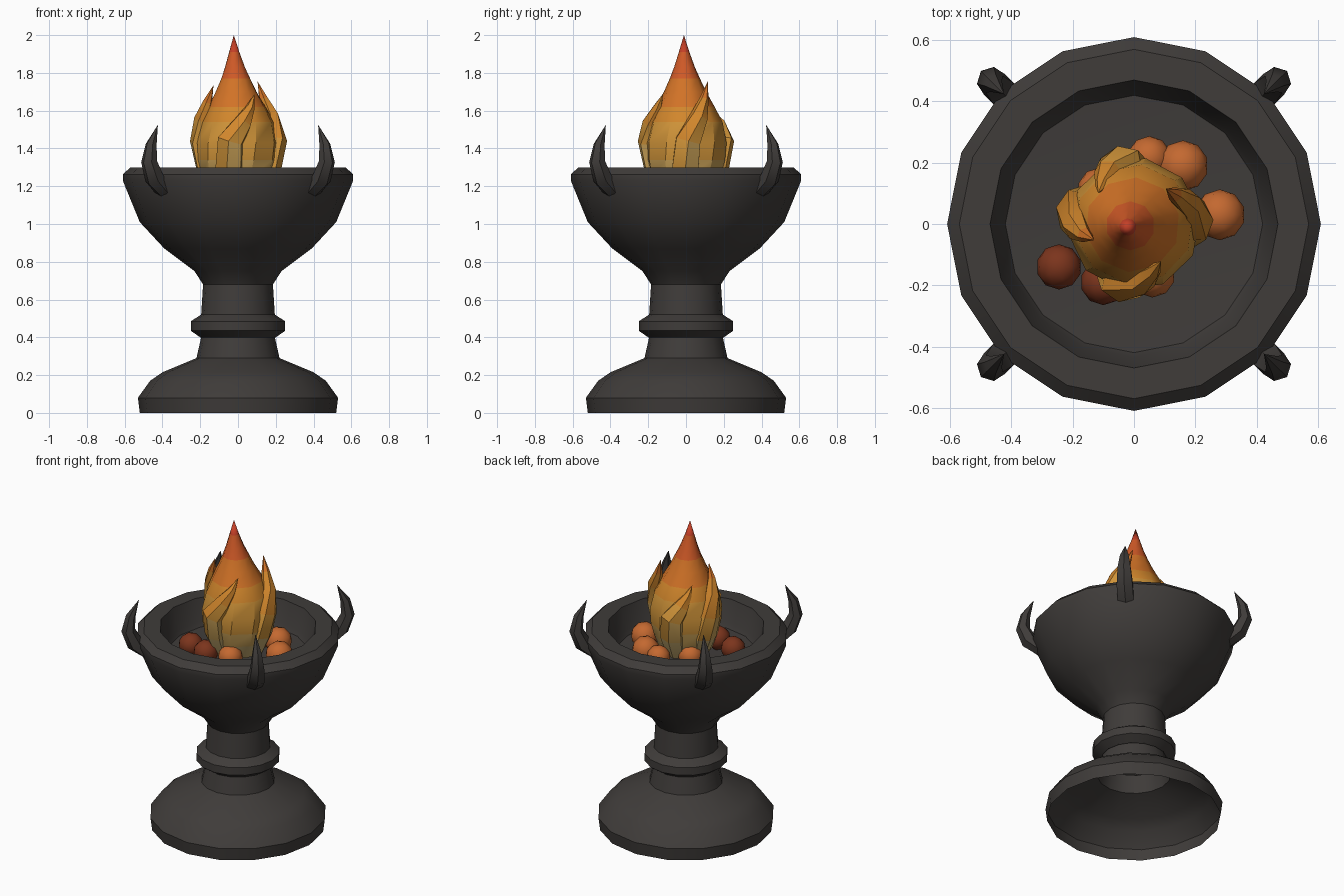
import bpy, bmesh
from math import sin, cos, pi, radians
from mathutils import Vector

if "Cube" in bpy.data.objects:
    bpy.data.objects.remove(bpy.data.objects["Cube"])


def material(name, rgb):
    m = bpy.data.materials.new(name)
    m.diffuse_color = (*rgb, 1)
    m.use_nodes = True
    m.node_tree.nodes["Principled BSDF"].inputs["Base Color"].default_value = m.diffuse_color
    return m


IRON = material("dark_iron", (0.05, 0.045, 0.042))
EMBER = material("ember", (0.55, 0.14, 0.03))
COOL = material("cool_ember", (0.2, 0.035, 0.012))
# flame colours from pale base to red tip, with upper height of each band
BANDS = [(1.26, (0.50, 0.36, 0.14)), (1.36, (0.56, 0.34, 0.09)), (1.50, (0.62, 0.29, 0.04)),
         (1.66, (0.64, 0.24, 0.025)), (1.77, (0.64, 0.17, 0.02)), (1.88, (0.62, 0.10, 0.02)),
         (9.0, (0.55, 0.05, 0.02))]
FLAME = [material("flame_%d" % i, c) for i, (_, c) in enumerate(BANDS)]


def finish(name, bm, mats, angle=35):
    bmesh.ops.remove_doubles(bm, verts=bm.verts, dist=0.0005)
    bmesh.ops.recalc_face_normals(bm, faces=bm.faces)
    if len(mats) > 1:
        for f in bm.faces:
            z = f.calc_center_median().z
            f.material_index = next(i for i, b in enumerate(BANDS) if z < b[0])
    me = bpy.data.meshes.new(name)
    bm.to_mesh(me)
    bm.free()
    for m in mats:
        me.materials.append(m)
    ob = bpy.data.objects.new(name, me)
    bpy.context.collection.objects.link(ob)
    bpy.ops.object.select_all(action='DESELECT')
    ob.select_set(True)
    bpy.context.view_layer.objects.active = ob
    bpy.ops.object.shade_smooth_by_angle(angle=radians(angle))
    return ob


def skin(rings, cap=False):
    """Bridge equally sized rings of points with quads."""
    bm = bmesh.new()
    vs = [[bm.verts.new(p) for p in r] for r in rings]
    n = len(vs[0])
    for a, b in zip(vs, vs[1:]):
        for i in range(n):
            j = (i + 1) % n
            bm.faces.new((a[i], a[j], b[j], b[i]))
    if cap:
        bm.faces.new(vs[0][::-1])
    return bm


def circle(r, z, n, cx=0, cy=0, twist=0):
    return [Vector((cx + r * cos(twist + 2 * pi * i / n), cy + r * sin(twist + 2 * pi * i / n), z))
            for i in range(n)]


def lathe(name, profile):
    return finish(name, skin([circle(r, z, 16) for r, z in profile]), [IRON])


def horn(name, path, mats, n=6):
    """Tapered tube; path rows are azimuth (deg), radius, height, half width, half depth."""
    pts = [Vector((r * cos(radians(a)), r * sin(radians(a)), z)) for a, r, z, _, _ in path]
    rings = []
    for k, p in enumerate(pts):
        t = (pts[min(k + 1, len(pts) - 1)] - pts[max(k - 1, 0)]).normalized()
        side = t.cross(Vector((p.x, p.y, 0))).normalized()
        out = side.cross(t)
        w, d = path[k][3:]
        rings.append([p + side * w * cos(2 * pi * i / n + pi / 6 * (n == 6) * 3)
                      + out * d * sin(2 * pi * i / n + pi / 6 * (n == 6) * 3) for i in range(n)])
    return finish(name, skin(rings, True), mats)


# pedestal, hollow and open underneath
lathe("pedestal", [(0.52, 0), (0.53, 0.08), (0.465, 0.17), (0.40, 0.215), (0.22, 0.29), (0.195, 0.40),
                   (0.20, 0.40), (0.25, 0.435), (0.25, 0.485), (0.195, 0.52), (0.185, 0.68)])

# bowl with rim and inner floor
lathe("bowl", [(0.175, 0.68), (0.185, 0.68), (0.23, 0.75), (0.39, 0.87), (0.52, 1.01), (0.61, 1.23),
               (0.61, 1.262), (0.57, 1.30), (0.47, 1.30), (0.435, 1.16), (0.42, 1.13), (0, 1.10)])

# four claws around the rim
for k in range(4):
    a = 45 + 90 * k
    horn("claw_%d" % k, [(a, 0.55, 1.165, 0.055, 0.03), (a, 0.625, 1.24, 0.055, 0.05),
                         (a, 0.665, 1.33, 0.045, 0.042), (a, 0.65, 1.42, 0.03, 0.03),
                         (a, 0.60, 1.525, 0.0001, 0.0001)], [IRON])

# coals
coals = [(-0.245, -0.14, 1.17, 0.074, COOL), (-0.10, -0.19, 1.18, 0.075, COOL), (0.06, -0.165, 1.18, 0.075, EMBER),
         (0.28, 0.03, 1.18, 0.083, EMBER), (0.16, 0.19, 1.18, 0.083, EMBER), (0.05, 0.215, 1.17, 0.072, EMBER),
         (-0.11, 0.11, 1.18, 0.075, EMBER)]
for k, (x, y, z, r, m) in enumerate(coals):
    bm = bmesh.new()
    bmesh.ops.create_icosphere(bm, subdivisions=2, radius=r)
    bmesh.ops.translate(bm, verts=bm.verts, vec=(x, y, z))
    finish("coal_%d" % k, bm, [m])

# flame core
core = [(0.155, 1.16, 0), (0.19, 1.25, 0), (0.212, 1.34, 0), (0.218, 1.43, 0), (0.195, 1.54, 0), (0.155, 1.62, -0.005),
        (0.112, 1.70, -0.01), (0.08, 1.77, -0.012), (0.055, 1.83, -0.016), (0.028, 1.91, -0.02), (0, 2.0, -0.022)]
finish("flame_core", skin([circle(r, z, 10, cx, cx * 0.5, (z - 1.16) * 0.5) for r, z, cx in core], True), FLAME)

# swirling outer flame tongues: belly azimuth, tip azimuth, tip radius, tip height
tongues = [(3, 48, 0.155, 1.755), (102, 139, 0.155, 1.64), (168, 202, 0.14, 1.735), (259, 306, 0.15, 1.69)]
for k, (a, b, r, z) in enumerate(tongues):
    s = b - a
    h = z - 1.44
    horn("flame_tongue_%d" % k, [(a - 4, 0.13, 1.17, 0.06, 0.04), (a - 4, 0.175, 1.30, 0.08, 0.055),
                                 (a, 0.205, 1.44, 0.075, 0.055), (a + s * 0.4, 0.19, 1.44 + h * 0.4, 0.05, 0.042),
                                 (a + s * 0.72, 0.165, 1.44 + h * 0.7, 0.025, 0.025),
                                 (b, r, z, 0.0001, 0.0001)], FLAME)
